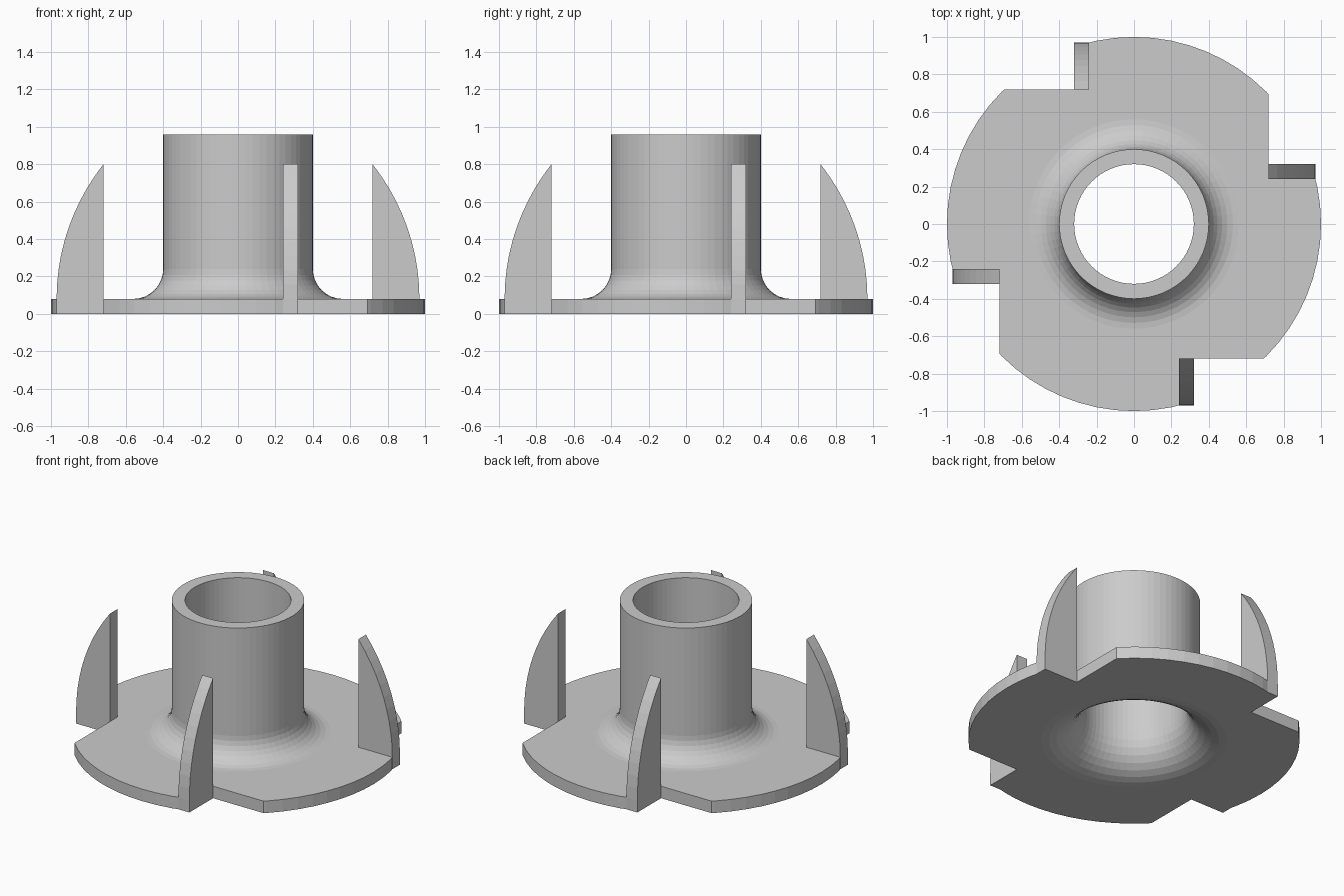
import bpy, bmesh, math
from mathutils import Matrix

if "Cube" in bpy.data.objects:
    bpy.data.objects.remove(bpy.data.objects["Cube"])

PI = math.pi
PLATE, NOTCH_X, NOTCH_Y = 0.08, 0.72, 0.24


def make_object(name, bm):
    bmesh.ops.recalc_face_normals(bm, faces=bm.faces)
    mesh = bpy.data.meshes.new(name)
    bm.to_mesh(mesh)
    bm.free()
    obj = bpy.data.objects.new(name, mesh)
    bpy.context.collection.objects.link(obj)
    return obj


def lathe(name, profile, steps):
    bm = bmesh.new()
    rings = [[bm.verts.new((r * math.cos(2 * PI * i / steps), r * math.sin(2 * PI * i / steps), z))
              for i in range(steps)] for r, z in profile]
    for a, b in zip(rings, rings[1:] + rings[:1]):
        for i in range(steps):
            j = (i + 1) % steps
            bm.faces.new((a[i], a[j], b[j], b[i]))
    return make_object(name, bm)


def arc(cx, cz, r, a0, a1, n):
    return [(cx + r * math.cos(a0 + (a1 - a0) * i / n),
             cz + r * math.sin(a0 + (a1 - a0) * i / n)) for i in range(n + 1)]


# Flanged barrel: one pressed sheet, with the bend curving both outside and inside
profile = [(1, 0), (1, PLATE)]
profile += arc(0.56, 0.24, 0.16, 1.5 * PI, PI, 8)
profile += [(0.40, 0.96), (0.32, 0.96)]
profile += arc(0.56, 0.24, 0.24, PI, 1.5 * PI, 8)
body = lathe("flanged_barrel", profile, 64)

# Four edge notches
bm = bmesh.new()
for k in range(4):
    m = (Matrix.Rotation(k * PI / 2, 4, 'Z')
         @ Matrix.Translation((NOTCH_X + 0.25, NOTCH_Y + 0.3, 0.04))
         @ Matrix.Diagonal((0.5, 0.6, 0.3, 1)))
    bmesh.ops.create_cube(bm, size=1, matrix=m)
cutter = make_object("notch_cutter", bm)
mod = body.modifiers.new("notches", 'BOOLEAN')
mod.operation = 'DIFFERENCE'
mod.solver = 'EXACT'
mod.object = cutter
cutter.hide_render = True
cutter.hide_set(True)

# Four upright prongs folded from the notches
R = 1.16
outline = [(NOTCH_X, 0), (0.97, 0)]
outline += arc(0.97 - R, PLATE, R, 0, math.asin(0.72 / R), 10)
for k in range(4):
    bm = bmesh.new()
    face = bm.faces.new([bm.verts.new((x, NOTCH_Y, z)) for x, z in outline])
    ext = bmesh.ops.extrude_face_region(bm, geom=[face], use_keep_orig=True)
    bmesh.ops.translate(bm, vec=(0, 0.08, 0),
                        verts=[g for g in ext["geom"] if isinstance(g, bmesh.types.BMVert)])
    bm.transform(Matrix.Rotation(k * PI / 2, 4, 'Z'))
    make_object(f"prong_{k + 1}", bm)
